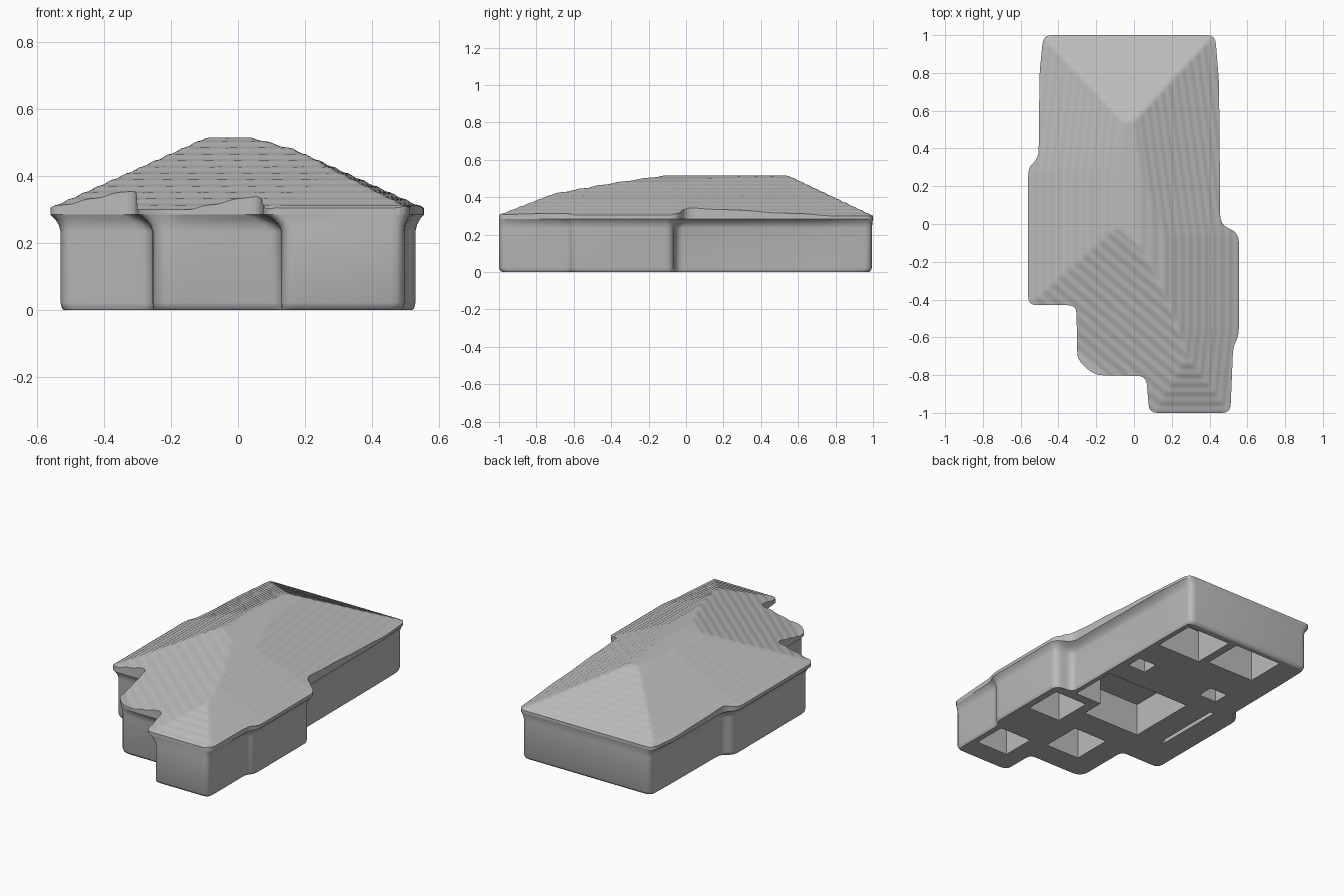
import bpy, bmesh, math
from mathutils import Vector

cube = bpy.data.objects.get("Cube")
if cube:
    bpy.data.objects.remove(cube, do_unlink=True)

plaster = bpy.data.materials.new("light_grey")
plaster.use_nodes = True
plaster.diffuse_color = (0.5, 0.5, 0.5, 1)
plaster.node_tree.nodes["Principled BSDF"].inputs["Base Color"].default_value = (0.5, 0.5, 0.5, 1)

EAVE, RIDGE, SOFFIT = 0.305, 0.515, 0.285

# Eave and wall outlines, counter-clockwise, corner for corner
EAVES = [(-0.48, 1), (-0.5, 0.8), (-0.505, 0.35), (-0.56, 0.3), (-0.56, -0.43),
         (-0.305, -0.43), (-0.3, -0.72), (-0.21, -0.8), (0.065, -0.805), (0.08, -1),
         (0.51, -1), (0.525, -0.65), (0.555, -0.59), (0.555, -0.05), (0.457, 0),
         (0.45, 0.75), (0.43, 1)]
WALLS = [(-0.455, 0.995), (-0.46, 0.8), (-0.465, 0.33), (-0.53, 0.29), (-0.53, -0.415),
         (-0.255, -0.415), (-0.255, -0.75), (-0.22, -0.785), (0.13, -0.785), (0.13, -1),
         (0.497, -1), (0.497, -0.63), (0.53, -0.6), (0.53, -0.07), (0.415, -0.055),
         (0.413, 0.75), (0.41, 0.995)]


def finish(bm, name, angle):
    bmesh.ops.recalc_face_normals(bm, faces=bm.faces)
    mesh = bpy.data.meshes.new(name)
    bm.to_mesh(mesh)
    bm.free()
    mesh.materials.append(plaster)
    ob = bpy.data.objects.new(name, mesh)
    bpy.context.collection.objects.link(ob)
    bpy.ops.object.select_all(action='DESELECT')
    ob.select_set(True)
    bpy.context.view_layer.objects.active = ob
    bpy.ops.object.shade_smooth_by_angle(angle=math.radians(angle))


def rounded(points, radius, steps=4):
    """Round every corner of a closed outline."""
    pts = [Vector(p) for p in points]
    out = []
    for i, p in enumerate(pts):
        a, b = pts[i - 1] - p, pts[(i + 1) % len(pts)] - p
        start = p + a.normalized() * min(radius, 0.45 * a.length)
        end = p + b.normalized() * min(radius, 0.45 * b.length)
        for k in range(steps + 1):
            t = k / steps
            out.append(start * (1 - t) ** 2 + p * 2 * t * (1 - t) + end * t * t)
    return out


eave_line = rounded(EAVES, 0.045)
wall_line = rounded(WALLS, 0.04)
FOOT = 0.982


def slice_at(bm, axis, value):
    normal = Vector((0, 0, 0))
    normal[axis] = 1
    bmesh.ops.bisect_plane(bm, geom=bm.verts[:] + bm.edges[:] + bm.faces[:],
                           dist=1e-5, plane_co=normal * value, plane_no=normal)


# Walls: rings from a rounded foot up to a cove under the eaves (flare, scale, height)
bm = bmesh.new()
profile = [(0, FOOT, 0), (0, 0.992, 0.006), (0, 1, 0.022), (0, 1, 0.235),
           (0.18, 1, 0.255), (0.55, 1, 0.272), (1, 1, SOFFIT)]
rings = []
for flare, scale, z in profile:
    line = [w.lerp(e, flare) * scale for w, e in zip(wall_line, eave_line)]
    rings.append([bm.verts.new((p.x, p.y, z)) for p in line])
for low, high in zip(rings, rings[1:]):
    for i in range(len(low)):
        bm.faces.new((low[i - 1], low[i], high[i], high[i - 1]))
finish(bm, "walls", 40)

# Floor with open rooms: x min, x max, y min, y max
ROOMS = [(0.08, 0.375, 0.67, 0.94), (-0.29, 0.03, 0.7, 0.95), (0.24, 0.36, 0.38, 0.48),
         (-0.29, -0.17, 0.38, 0.48), (-0.19, 0.38, -0.06, 0.24), (-0.19, 0.2, -0.2, -0.06),
         (0.26, 0.48, -0.36, -0.12), (0.24, 0.455, -0.85, -0.64), (-0.1, 0.13, -0.62, -0.37),
         (-0.37, -0.345, -0.17, 0.27)]
bm = bmesh.new()
bm.faces.new([bm.verts.new((p.x * FOOT, p.y * FOOT, 0)) for p in wall_line])
for room in ROOMS:
    for k, value in enumerate(room):
        slice_at(bm, k // 2, value)


def in_room(face):
    c = face.calc_center_median()
    return any(a < c.x < b and d < c.y < e for a, b, d, e in ROOMS)


ceilings = [f for f in bm.faces if in_room(f)]
new = bmesh.ops.extrude_face_region(bm, geom=ceilings)["geom"]
bmesh.ops.translate(bm, vec=(0, 0, 0.2), verts=[v for v in new if isinstance(v, bmesh.types.BMVert)])
bmesh.ops.delete(bm, geom=[f for f in ceilings if f.is_valid], context='FACES_ONLY')
finish(bm, "floor_and_rooms", 30)


# Roof: planes rising inward from a line through two points
def slope(p, q, rise, base=EAVE):
    p, q = Vector(p), Vector(q)
    t = (q - p).normalized()
    return lambda x, y: base + rise * (t.x * (y - p.y) - t.y * (x - p.x))


SLOPES = [slope((-0.56, 0.3), (-0.56, -0.4), 0.45), slope((-0.49, 0.9), (-0.56, 0.28), 0.45),
          slope((-0.56, -0.43), (-0.301, -0.65), 0.34), slope((0.08, -1), (0.5, -1), 0.39),
          slope((0.555, -0.6), (0.555, -0.05), 0.45), slope((0.51, -1), (0.55, -0.6), 0.45),
          slope((0.555, -0.05), (0.445, 0.75), 0.45),
          slope((0.04, -0.1), (0.04, 0.5), 0.28, RIDGE),
          slope((0.43, 0.99), (-0.43, 0.99), 0.475)]


def roof_height(x, y):
    z = min(s(x, y) for s in SLOPES)
    z += 0.002 * math.sin(math.tau * (z - EAVE) / 0.019)   # soft courses
    return min(RIDGE, max(EAVE - 0.004, z))


bm = bmesh.new()
bm.faces.new([bm.verts.new((p.x, p.y, SOFFIT)) for p in eave_line])
STEP = 0.0125
for i in range(-45, 46):
    slice_at(bm, 0, i * STEP + 0.0037)
for i in range(-80, 80):
    slice_at(bm, 1, i * STEP + 0.0037)
border = [e for e in bm.edges if e.is_boundary]
rim = bmesh.ops.extrude_edge_only(bm, edges=border)["geom"]
rim = {v for v in rim if isinstance(v, bmesh.types.BMVert)}
for v in bm.verts:
    if v not in rim:
        v.co.z = roof_height(v.co.x, v.co.y)
finish(bm, "hipped_roof", 40)
